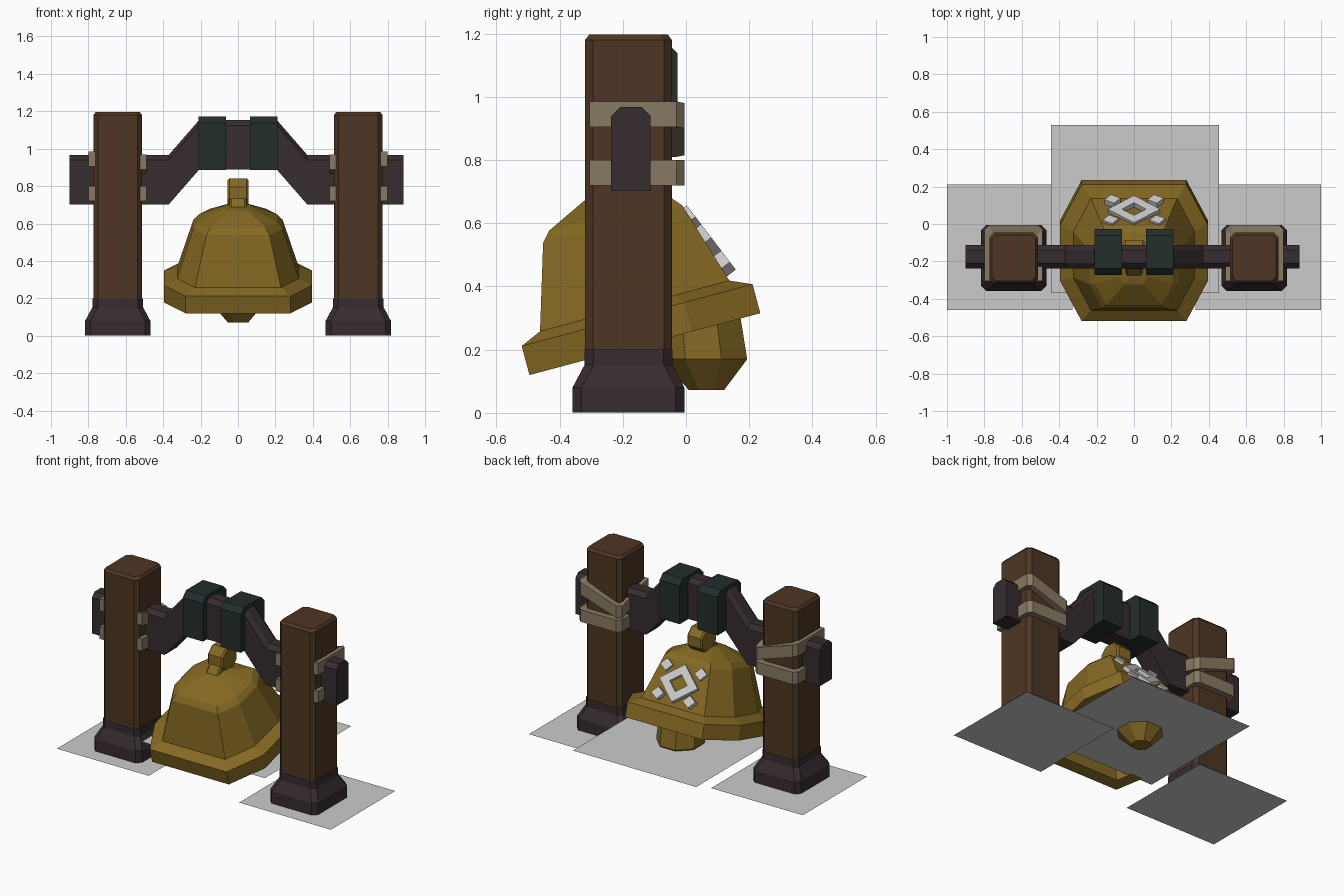
import bpy, bmesh, math
from mathutils import Vector, Matrix

if "Cube" in bpy.data.objects:
    bpy.data.objects.remove(bpy.data.objects["Cube"])


def material(name, rgb):
    m = bpy.data.materials.new(name)
    m.diffuse_color = (*rgb, 1)
    m.use_nodes = True
    m.node_tree.nodes["Principled BSDF"].inputs["Base Color"].default_value = m.diffuse_color
    return m


WOOD = material("brown wood", (0.076, 0.037, 0.018))
DARK = material("dark iron wood", (0.037, 0.025, 0.028))
TEAL = material("dark teal", (0.017, 0.026, 0.026))
ROPE = material("tan rope", (0.245, 0.195, 0.125))
BRASS = material("old brass", (0.235, 0.142, 0.017))
PALE = material("pale grey", (0.6, 0.6, 0.6))


def loft(name, rings, mat, closed=False, matrix=None):
    """Skin a list of equal-length point rings; cap the ends unless closed."""
    bm = bmesh.new()
    vs = [[bm.verts.new(p) for p in r] for r in rings]
    n = len(rings[0])
    pairs = list(zip(vs, vs[1:])) + ([(vs[-1], vs[0])] if closed else [])
    for a, b in pairs:
        for i in range(n):
            j = (i + 1) % n
            bm.faces.new((a[i], a[j], b[j], b[i]))
    if not closed:
        bm.faces.new(vs[0][::-1])
        bm.faces.new(vs[-1])
    bmesh.ops.recalc_face_normals(bm, faces=bm.faces)
    if matrix:
        bm.transform(matrix)
    me = bpy.data.meshes.new(name)
    bm.to_mesh(me)
    bm.free()
    me.materials.append(mat)
    ob = bpy.data.objects.new(name, me)
    bpy.context.collection.objects.link(ob)
    return ob


def flat(name, x0, x1, y0, y1, z):
    me = bpy.data.meshes.new(name)
    me.from_pydata([(x0, y0, z), (x1, y0, z), (x1, y1, z), (x0, y1, z)], [], [(0, 1, 2, 3)])
    me.materials.append(PALE)
    bpy.context.collection.objects.link(bpy.data.objects.new(name, me))


def rect(cx, cy, hx, hy, c, z):
    """Rectangle with cut corners."""
    pts = [(hx, hy - c), (hx - c, hy), (c - hx, hy), (-hx, hy - c),
           (-hx, c - hy), (c - hx, -hy), (hx - c, -hy), (hx, c - hy)]
    return [(cx + x, cy + y, z) for x, y in pts]


def arch(x, y0, y1, z0, z1, c):
    """Cross-section with cut upper corners, facing along x."""
    return [(x, y0, z0), (x, y1, z0), (x, y1, z1 - c), (x, y1 - c, z1),
            (x, y0 + c, z1), (x, y0, z1 - c)]


# posts, feet, rope wraps and ground plates
PY = -0.182
for side, s in (("left", -1), ("right", 1)):
    cx = s * 0.643
    loft(side + "_post", [rect(cx, PY, h, h + 0.007, 0.025, z)
                          for h, z in ((0.13, 0.1), (0.13, 1.18), (0.117, 1.197))], WOOD)
    loft(side + "_foot", [rect(cx, PY, h, h + 0.003, 0.028, z)
                          for h, z in ((0.174, 0.001), (0.174, 0.08), (0.136, 0.152), (0.136, 0.2))], DARK)
    outer = [(0.155, -0.305), (0.155, -0.03), (0.13, -0.005),
             (-0.13, -0.005), (-0.155, -0.03), (-0.155, -0.305)]
    inner = [(0.12, -0.305), (0.12, -0.06), (0.11, -0.052),
             (-0.11, -0.052), (-0.12, -0.06), (-0.12, -0.305)]
    for label, zs in (("lower", [0.76] * 6),
                      ("upper", [0.945, 0.945, 0.94, 0.855, 0.85, 0.93])):
        loft(f"{side}_{label}_rope",
             [[(cx + s * o[0], o[1], z - 0.04), (cx + s * o[0], o[1], z + 0.04),
               (cx + s * i[0], i[1], z + 0.04), (cx + s * i[0], i[1], z - 0.04)]
              for o, i, z in zip(outer, inner, zs)], ROPE)
    x = sorted((s * 0.33, s * 1.0))
    flat(side + "_ground_plate", x[0], x[1], -0.46, 0.21, 0)
    # teal band on the beam
    loft(side + "_beam_band", [arch(s * x, -0.273, -0.027, 0.885, 1.172, 0.035)
                               for x in (0.065, 0.212)], TEAL)
flat("bell_plate", -0.445, 0.455, -0.37, 0.53, 0.16)

# cranked beam
loft("beam", [arch(x, -0.237, -0.112, z, z + 0.265, 0.028)
              for x, z in ((-0.9, 0.702), (-0.37, 0.702), (-0.208, 0.888),
                           (0.208, 0.888), (0.37, 0.702), (0.885, 0.702))], DARK)

# bell: stretched octagon, leaning to the front, hollow inside
OCT = [(0.395, 0.155), (0.28, 0.378), (-0.28, 0.378), (-0.395, 0.155),
       (-0.395, -0.155), (-0.28, -0.378), (0.28, -0.378), (0.395, -0.155)]
profile = [(0.05, 0.34), (0.21, 0.34), (0.29, 0.05), (0.31, 0), (0.378, 0), (0.378, 0.095),
           (0.31, 0.125), (0.228, 0.393), (0.2, 0.425), (0.07, 0.487), (0.03, 0.492)]
lean = Matrix.Translation((0, -0.13, 0.2175)) @ Matrix.Rotation(math.radians(15), 4, 'X')
loft("bell", [[(x * r / 0.378, y * r / 0.378, w) for x, y in OCT] for r, w in profile],
     BRASS, matrix=lean)


def octagon(r):
    return [(r * math.cos(math.radians(22.5 + 45 * i)), r * math.sin(math.radians(22.5 + 45 * i)))
            for i in range(8)]


# hanging knob, its neck and the clapper
loft("bell_knob", [[(x, -0.163 + a, 0.763 + b) for a, b in octagon(r)]
                   for x, r in ((-0.055, 0.075), (-0.045, 0.085), (0.045, 0.085), (0.055, 0.075))], BRASS)
loft("bell_neck", [rect(0, y, 0.045, h, 0.01, z)
                   for y, h, z in ((-0.22, 0.09, 0.64), (-0.18, 0.05, 0.75))], BRASS)
loft("clapper", [[(a, y + b, z) for a, b in octagon(r)]
                 for y, r, z in ((0.065, 0.06, 0.072), (0.055, 0.15, 0.17), (0.04, 0.14, 0.32))], BRASS)
loft("clapper_rod", [rect(0, y, 0.025, 0.025, 0.008, z)
                     for y, z in ((0.04, 0.3), (-0.21, 0.55))], BRASS)

# raised diamond ornament on the rear of the bell
slope = Vector((0, -0.606, 0.795))
normal = Vector((0, 0.795, 0.606))
face = Matrix.Translation((0, 0.08, 0.555)) @ Matrix((
    (-1, 0, 0, 0), (0, slope.y, normal.y, 0), (0, slope.z, normal.z, 0), (0, 0, 0, 1)))
loft("diamond_frame", [[(a * 0.14, b * 0.12, -0.035), (a * 0.14, b * 0.12, 0),
                        (a * 0.065, b * 0.055, 0), (a * 0.065, b * 0.055, -0.035)]
                       for a, b in ((1, 0), (0, 1), (-1, 0), (0, -1))], PALE, True, face)
for i, (x, y) in enumerate(((0.125, 0.09), (-0.125, 0.09), (-0.115, -0.09), (0.115, -0.09))):
    loft(f"ornament_stud_{i + 1}", [[(x + 0.043 * a, y + 0.038 * b, z)
                                     for a, b in ((1, 0.2), (-0.2, 1), (-1, -0.2), (0.2, -1))]
                                    for z in (-0.04, 0)], PALE, matrix=face)
